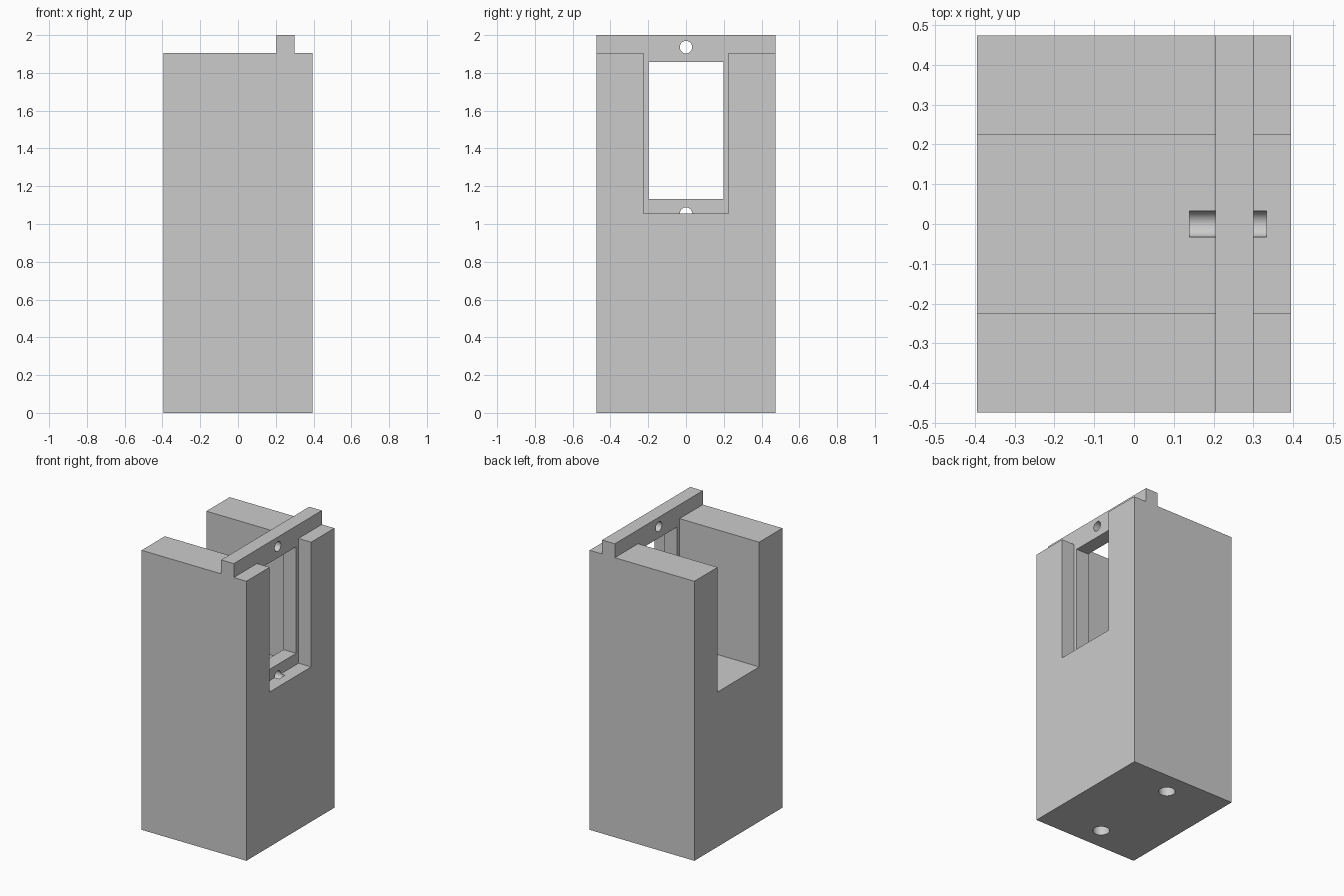
import bpy, bmesh, math
from mathutils import Matrix, Vector

default = bpy.data.objects.get("Cube")
if default:
    bpy.data.objects.remove(default, do_unlink=True)

HALF_X, HALF_Y, TOP = 0.395, 0.474, 2.0
SHOULDER, SLOT_FLOOR, SLOT_HALF = 1.905, 1.055, 0.224
WALL_BACK, WALL_FRONT = 0.205, 0.3

grey = bpy.data.materials.new("plain grey")
grey.use_nodes = True
colour = (0.6, 0.6, 0.6, 1)
grey.diffuse_color = colour
grey.node_tree.nodes["Principled BSDF"].inputs["Base Color"].default_value = colour


def finish(name, bm):
    bmesh.ops.recalc_face_normals(bm, faces=bm.faces)
    mesh = bpy.data.meshes.new(name)
    bm.to_mesh(mesh)
    bm.free()
    mesh.materials.append(grey)
    obj = bpy.data.objects.new(name, mesh)
    bpy.context.collection.objects.link(obj)
    return obj


def prism(name, profile, x0, x1):
    """Extrude a (y, z) outline along x."""
    bm = bmesh.new()
    face = bm.faces.new([bm.verts.new((x0, y, z)) for y, z in profile])
    out = bmesh.ops.extrude_face_region(bm, geom=[face])
    moved = [v for v in out["geom"] if isinstance(v, bmesh.types.BMVert)]
    bmesh.ops.translate(bm, verts=moved, vec=(x1 - x0, 0, 0))
    return finish(name, bm)


def rectangle(half, low, high):
    return [(-half, low), (half, low), (half, high), (-half, high)]


def rod(name, start, end, radius):
    start, end = Vector(start), Vector(end)
    axis = end - start
    turn = axis.to_track_quat("Z", "Y").to_matrix().to_4x4()
    bm = bmesh.new()
    bmesh.ops.create_cone(bm, cap_ends=True, segments=40, radius1=radius,
                          radius2=radius, depth=axis.length,
                          matrix=Matrix.Translation((start + end) / 2) @ turn)
    return finish(name, bm)


# Full block, from which everything else is cut
body = prism("slotted_block", rectangle(HALF_Y, 0, TOP), -HALF_X, HALF_X)

# Slot and lowered shoulders on each side of the cross wall
tee = [(-1, SHOULDER), (-SLOT_HALF, SHOULDER), (-SLOT_HALF, SLOT_FLOOR),
       (SLOT_HALF, SLOT_FLOOR), (SLOT_HALF, SHOULDER), (1, SHOULDER),
       (1, 3), (-1, 3)]
cutters = [prism("deep_slot_cutter", tee, -1, WALL_BACK),
           prism("shallow_slot_cutter", tee, WALL_FRONT, 1)]

# Window through the cross wall
cutters.append(prism("window_cutter", rectangle(0.198, 1.132, 1.858), 0.17, 0.35))

# Screw holes above and below the window
for name, z in (("upper_hole_cutter", 1.936), ("lower_hole_cutter", SLOT_FLOOR)):
    cutters.append(rod(name, (0.14, 0, z), (0.333, 0, z), 0.033))

# Mounting holes in the underside
for side in (-1, 1):
    y = side * 0.318
    cutters.append(rod("base_hole_cutter", (0, y, -0.1), (0, y, 0.35), 0.052))

bpy.context.view_layer.objects.active = body
body.select_set(True)
for cutter in cutters:
    cut = body.modifiers.new(cutter.name, "BOOLEAN")
    cut.operation = "DIFFERENCE"
    cut.solver = "EXACT"
    cut.object = cutter
    bpy.ops.object.modifier_apply(modifier=cut.name)
    bpy.data.objects.remove(cutter, do_unlink=True)

bpy.ops.object.shade_smooth_by_angle(angle=math.radians(30))
